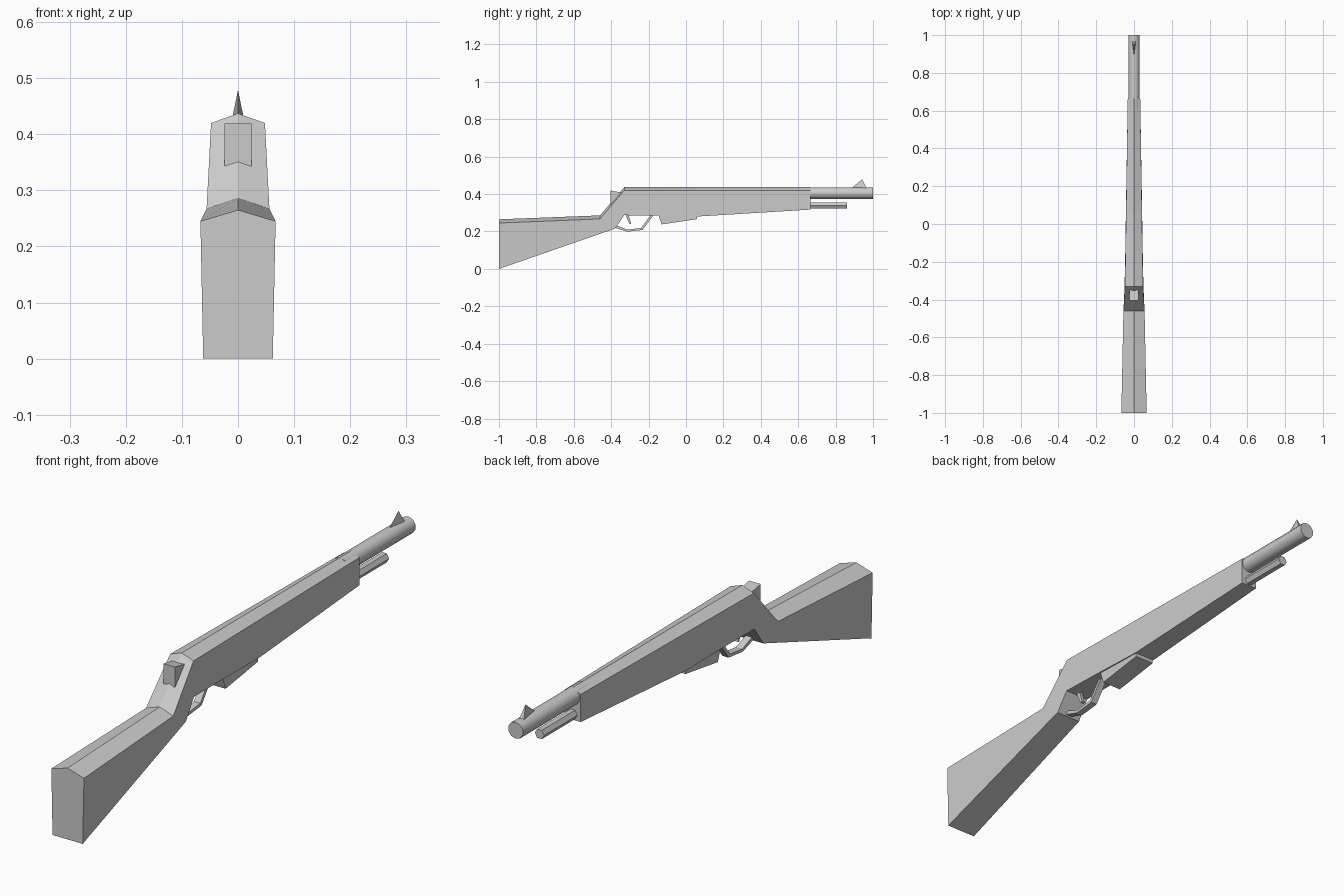
import bpy, bmesh, math

if "Cube" in bpy.data.objects:
    bpy.data.objects.remove(bpy.data.objects["Cube"])


def make_object(name, verts, faces):
    mesh = bpy.data.meshes.new(name)
    mesh.from_pydata(verts, [], faces)
    bm = bmesh.new()
    bm.from_mesh(mesh)
    bmesh.ops.recalc_face_normals(bm, faces=bm.faces)
    bm.to_mesh(mesh)
    bm.free()
    obj = bpy.data.objects.new(name, mesh)
    bpy.context.collection.objects.link(obj)
    return obj


def loft(name, rings):
    """Skin equal-length rings of points and cap both ends."""
    n = len(rings[0])
    verts = [p for ring in rings for p in ring]
    faces = [(i * n + j, i * n + (j + 1) % n, (i + 1) * n + (j + 1) % n, (i + 1) * n + j)
             for i in range(len(rings) - 1) for j in range(n)]
    faces += [tuple(range(n)), tuple(range(len(verts) - n, len(verts)))]
    return make_object(name, verts, faces)


def prism(name, profile, half_width):
    """Extrude a (y, z) side profile across x."""
    return loft(name, [[(x, y, z) for y, z in profile] for x in (-half_width, half_width)])


def rod(name, sides, radius, y0, y1, z, turn=0.0):
    bpy.ops.mesh.primitive_cylinder_add(vertices=sides, radius=radius, depth=y1 - y0,
                                        location=(0, (y0 + y1) / 2, z),
                                        rotation=(math.pi / 2, turn, 0))
    obj = bpy.context.object
    obj.name = name
    bpy.ops.object.shade_smooth_by_angle(angle=math.radians(50))
    return obj


# Stock and body: top y, shoulder z, ridge z, shoulder half width, bottom y, bottom z, bottom half width
stations = [
    (-1.00, 0.245, 0.265, 0.067, -1.00, 0.000, 0.062),
    (-0.46, 0.267, 0.286, 0.056, -0.38, 0.215, 0.052),
    (-0.33, 0.420, 0.437, 0.048, -0.33, 0.287, 0.050),
    (-0.14, 0.420, 0.437, 0.045, -0.14, 0.285, 0.046),
    (0.06, 0.420, 0.437, 0.042, 0.06, 0.280, 0.043),
    (0.665, 0.420, 0.437, 0.033, 0.665, 0.317, 0.033),
]
loft("stock_body", [[(-wb, yb, zb), (-w, y, zs), (0, y, zr), (w, y, zs), (wb, yb, zb)]
                    for y, zs, zr, w, yb, zb, wb in stations])

# Magazine floor
prism("magazine", [(-0.15, 0.295), (-0.13, 0.238), (0.06, 0.266), (0.06, 0.295)], 0.04)

# Barrel and the rod under it
rod("barrel", 10, 0.031, 0.6, 1.0, 0.405)
rod("cleaning_rod", 6, 0.019, 0.6, 0.86, 0.338, math.pi / 6)

# Front sight: narrow wedge
make_object("front_sight",
            [(0, 0.885, 0.432), (-0.01, 0.967, 0.43), (0.01, 0.967, 0.43), (0, 0.942, 0.479)],
            [(0, 1, 2), (0, 1, 3), (1, 2, 3), (2, 0, 3)])

# Bolt end behind the receiver
prism("bolt_end", [(-0.404, 0.419), (-0.33, 0.405), (-0.33, 0.33), (-0.404, 0.33)], 0.024)

# Trigger guard: bent strip
prism("trigger_guard",
      [(-0.385, 0.222), (-0.315, 0.199), (-0.232, 0.208), (-0.172, 0.290),
       (-0.187, 0.290), (-0.240, 0.219), (-0.313, 0.210), (-0.380, 0.236)], 0.013)

# Trigger
prism("trigger", [(-0.325, 0.292), (-0.308, 0.292), (-0.293, 0.242), (-0.302, 0.239)], 0.007)
